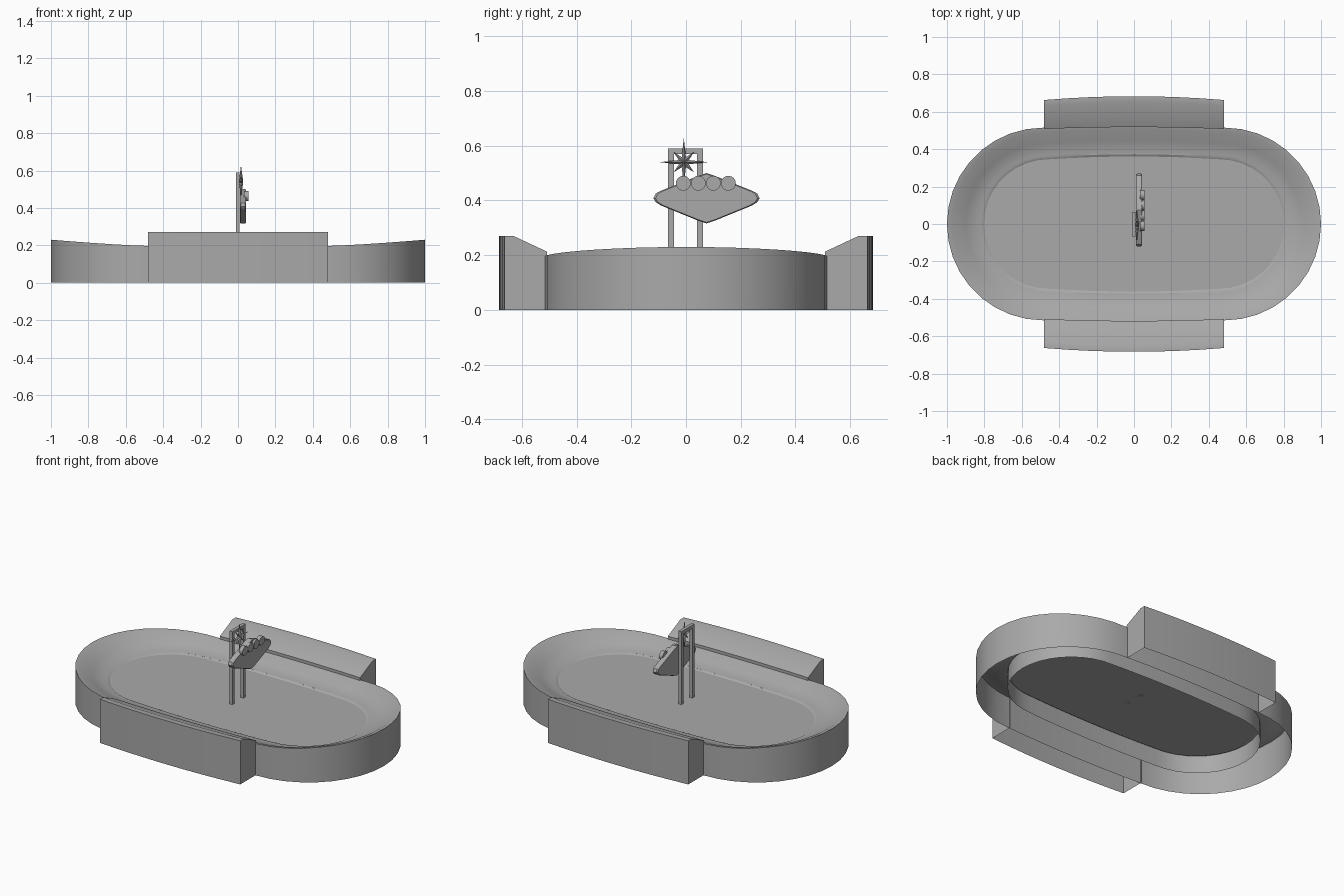
import bpy, bmesh, math
from mathutils import Matrix, Vector

cube = bpy.data.objects.get("Cube")
if cube:
    bpy.data.objects.remove(cube)

grey = bpy.data.materials.new("plain_grey")
grey.use_nodes = True
grey.diffuse_color = (0.4, 0.4, 0.4, 1)
grey.node_tree.nodes["Principled BSDF"].inputs["Base Color"].default_value = (0.4, 0.4, 0.4, 1)


def finish(name, bm, angle=30):
    bmesh.ops.recalc_face_normals(bm, faces=bm.faces)
    mesh = bpy.data.meshes.new(name)
    bm.to_mesh(mesh)
    bm.free()
    mesh.materials.append(grey)
    obj = bpy.data.objects.new(name, mesh)
    bpy.context.collection.objects.link(obj)
    bpy.ops.object.select_all(action='DESELECT')
    obj.select_set(True)
    bpy.context.view_layer.objects.active = obj
    bpy.ops.object.shade_smooth_by_angle(angle=math.radians(angle))
    return obj


def loft(bm, rows, closed):
    """Bridge rows of points with quads."""
    grid = [[bm.verts.new(p) for p in row] for row in rows]
    for a, b in zip(grid, grid[1:]):
        n = len(a)
        for i in range(n if closed else n - 1):
            j = (i + 1) % n
            bm.faces.new((a[i], a[j], b[j], b[i]))
    return grid


def oval(centre, radius, bow=0.015, arc=18, straight=8):
    """Outline of a stadium with slightly bowed long sides."""
    half = []
    for i in range(arc + 1):
        t = -math.pi / 2 + math.pi * i / arc
        half.append((centre + radius * math.cos(t), radius * math.sin(t)))
    for i in range(1, straight):
        u = 1 - 2 * i / straight
        half.append((centre * u, radius + bow * (1 - u * u)))
    return half + [(-x, -y) for x, y in half]


def ring(centre, radius, low, rise=0.0):
    """Oval in space whose two ends climb above the long sides."""
    row = []
    for x, y in oval(centre, radius):
        t = max(0, (abs(x) - centre) / radius)
        row.append((x, y, low + rise * t ** 1.3))
    return row


def box(name, lo, hi):
    bm = bmesh.new()
    size = Vector(hi) - Vector(lo)
    mid = (Vector(hi) + Vector(lo)) / 2
    bmesh.ops.create_cube(bm, size=1, matrix=Matrix.Translation(mid) @ Matrix.Diagonal((*size, 1)))
    return finish(name, bm)


# Outer wall and banked track, open underneath
bm = bmesh.new()
loft(bm, [ring(0.485, 0.515, 0),
          ring(0.485, 0.515, 0.197, 0.033),
          ring(0.48, 0.49, 0.192, 0.03),
          ring(0.47, 0.43, 0.163, 0.015),
          ring(0.462, 0.368, 0.146),
          ring(0.46, 0.358, 0.146),
          ring(0.457, 0.346, 0.139)], True)
finish("banked_track", bm)

# Infield floor with a skirt hanging below its edge
bm = bmesh.new()
bm.faces.new([bm.verts.new(p) for p in ring(0.457, 0.346, 0.139)])
finish("infield", bm)
bm = bmesh.new()
loft(bm, [ring(0.46, 0.356, 0.145), ring(0.46, 0.356, 0.035)], True)
finish("infield_skirt", bm)

# Grandstands along both long sides
for name, side in (("front_grandstand", -1), ("back_grandstand", 1)):
    bm = bmesh.new()
    rows = []
    for i in range(9):
        u = i / 4 - 1
        back = 0.663 + 0.02 * (1 - u * u)
        inner = 0.508 + 0.01 * (1 - u * u)
        section = [(back, 0), (back, 0.27), (back - 0.033, 0.27), (inner, 0.213), (inner, 0.185)]
        rows.append([(0.48 * u, side * y, z) for y, z in section])
    grid = loft(bm, rows, False)
    for end in (grid[0], grid[-1]):
        foot = bm.verts.new((end[-1].co.x, end[-1].co.y, 0))
        bm.faces.new(end + [foot])
    finish(name, bm)

# Sign frame
box("right_post", (-0.012, -0.066, 0.135), (0.008, -0.044, 0.59))
box("left_post", (-0.012, 0.041, 0.135), (0.008, 0.063, 0.59))
box("top_bar", (-0.012, -0.044, 0.57), (0.008, 0.041, 0.59))

# Diamond sign board with rounded tips
right_half = [(0, -0.092), (0.03, -0.082), (0.165, -0.027), (0.185, -0.015),
              (0.194, 0), (0.185, 0.018), (0.165, 0.028), (0.03, 0.082)]
outline = right_half + [(0, 0.092)] + [(-a, b) for a, b in reversed(right_half[1:])]
bm = bmesh.new()
rows = [[(x, 0.075 + a * s, 0.408 + b * s) for a, b in outline]
        for x, s in ((0.01, 0.96), (0.016, 1), (0.038, 1), (0.044, 0.96))]
grid = loft(bm, rows, True)
bm.faces.new(grid[0])
bm.faces.new(grid[-1])
finish("sign_board", bm)

# Row of four round plaques
for i in range(4):
    bm = bmesh.new()
    place = Matrix.Translation((0.045, -0.01 + 0.055 * i, 0.463)) @ Matrix.Rotation(math.pi / 2, 4, 'Y')
    bmesh.ops.create_cone(bm, cap_ends=True, segments=24, radius1=0.027, radius2=0.027,
                          depth=0.024, matrix=place)
    finish("round_plaque_%d" % (i + 1), bm)

# Faceted eight-pointed star
bm = bmesh.new()
rim = []
for i in range(16):
    reach = 0.02 if i % 2 else (0.088 if i % 4 == 0 else 0.052)
    t = math.pi * i / 8
    rim.append(bm.verts.new((0.016, -0.008 + reach * math.cos(t), 0.54 + reach * math.sin(t))))
for x in (0.005, 0.028):
    tip = bm.verts.new((x, -0.008, 0.54))
    for i in range(16):
        bm.faces.new((rim[i], rim[(i + 1) % 16], tip))
finish("star", bm, 5)
